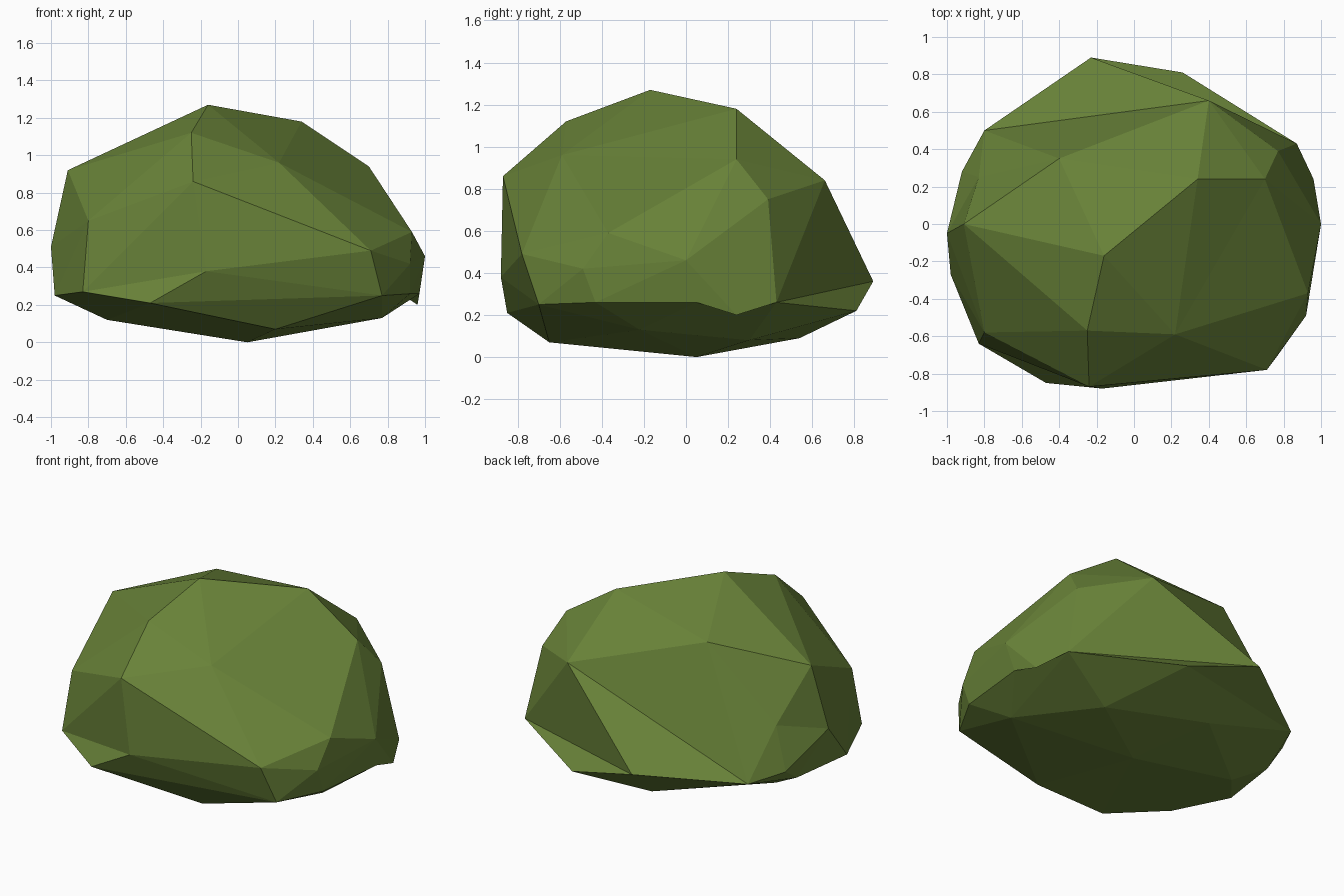
import bpy
import bmesh
from mathutils import Vector

default_cube = bpy.data.objects.get("Cube")
if default_cube is not None:
    bpy.data.objects.remove(default_cube, do_unlink=True)


def make_material(name, colour):
    material = bpy.data.materials.new(name)
    material.use_nodes = True
    material.diffuse_color = colour
    shader = material.node_tree.nodes["Principled BSDF"]
    shader.inputs["Base Color"].default_value = colour
    shader.inputs["Roughness"].default_value = 1
    return material


# Corners of the faceted mound, in rings from the crown down
crown = [
    (-.16, -.17, 1.27), (.34, .24, 1.18), (-.25, -.57, 1.12), (-.4, .35, 1.07),
]
shoulder = [
    (.7, .24, .94), (.22, -.59, .96), (-.24, -.87, .86), (-.91, 0, .92),
    (.4, .66, .84), (.77, .39, .75), (-.8, -.58, .65), (-.83, .25, .6),
]
waist = [
    (.93, -.37, .59), (.71, -.78, .49), (.92, -.49, .42), (1, 0, .46),
    (-.17, -.88, .38), (-1, -.05, .51), (-.92, .28, .33), (-.23, .89, .36),
]
skirt = [
    (-.83, -.64, .27), (-.47, -.85, .21), (.77, -.7, .25), (.92, -.43, .26),
    (.97, .05, .26), (.96, .24, .2), (.87, .43, .26), (.26, .81, .22),
    (-.8, .5, .3), (-.98, -.27, .25), (-.91, .15, .24),
]
base = [
    (.05, .05, 0), (.2, -.65, .07), (-.7, .07, .12), (.77, -.22, .13),
    (.48, .3, .08), (-.13, .54, .09),
]

# Pairs of corners that a crease must connect, in working order
creases = [
    (skirt[7], skirt[8]), (skirt[6], waist[7]), (shoulder[4], skirt[8]),  # back
    (base[5], waist[6]), (skirt[7], waist[6]),                            # tuck under the back
    (skirt[1], skirt[2]), (skirt[0], shoulder[2]), (skirt[0], waist[4]),  # front ledge
    (skirt[6], base[3]), (skirt[6], skirt[4]),                            # overhang on the side
]


def rounded(corner, middle=Vector((0, 0, .5)), roundness=.4):
    """Ease a corner towards a sphere, so that shallow dents are kept."""
    offset = Vector(corner) - middle
    offset.z *= 1.4
    return offset / offset.length ** roundness


def connect(start, end):
    """Turn the edge that lies between two corners so that it joins them."""
    if any(edge.other_vert(start) == end for edge in start.link_edges):
        return
    for face in start.link_faces:
        for edge in face.edges:
            if start not in edge.verts and any(end in f.verts for f in edge.link_faces):
                bmesh.utils.edge_rotate(edge, True)
                return


def build_shell(name, corners, material):
    """Wrap the rounded corners in a hull, then move them to their places."""
    bm = bmesh.new()
    verts = {corner: bm.verts.new(rounded(corner)) for corner in corners}
    bmesh.ops.convex_hull(bm, input=list(verts.values()))
    for corner, vert in verts.items():
        vert.co = corner
    for start, end in creases:
        connect(verts[start], verts[end])
    loose = [vert for vert in bm.verts if not vert.link_faces]
    bmesh.ops.delete(bm, geom=loose, context="VERTS")
    bmesh.ops.recalc_face_normals(bm, faces=bm.faces[:])
    for face in bm.faces:
        face.smooth = False
    mesh = bpy.data.meshes.new(name)
    bm.to_mesh(mesh)
    bm.free()
    mesh.materials.append(material)
    shell = bpy.data.objects.new(name, mesh)
    bpy.context.collection.objects.link(shell)
    return shell


# Single faceted bush in one green
leaf_green = make_material("leaf green", (.14, .225, .04, 1))
build_shell("bush", crown + shoulder + waist + skirt + base, leaf_green)
